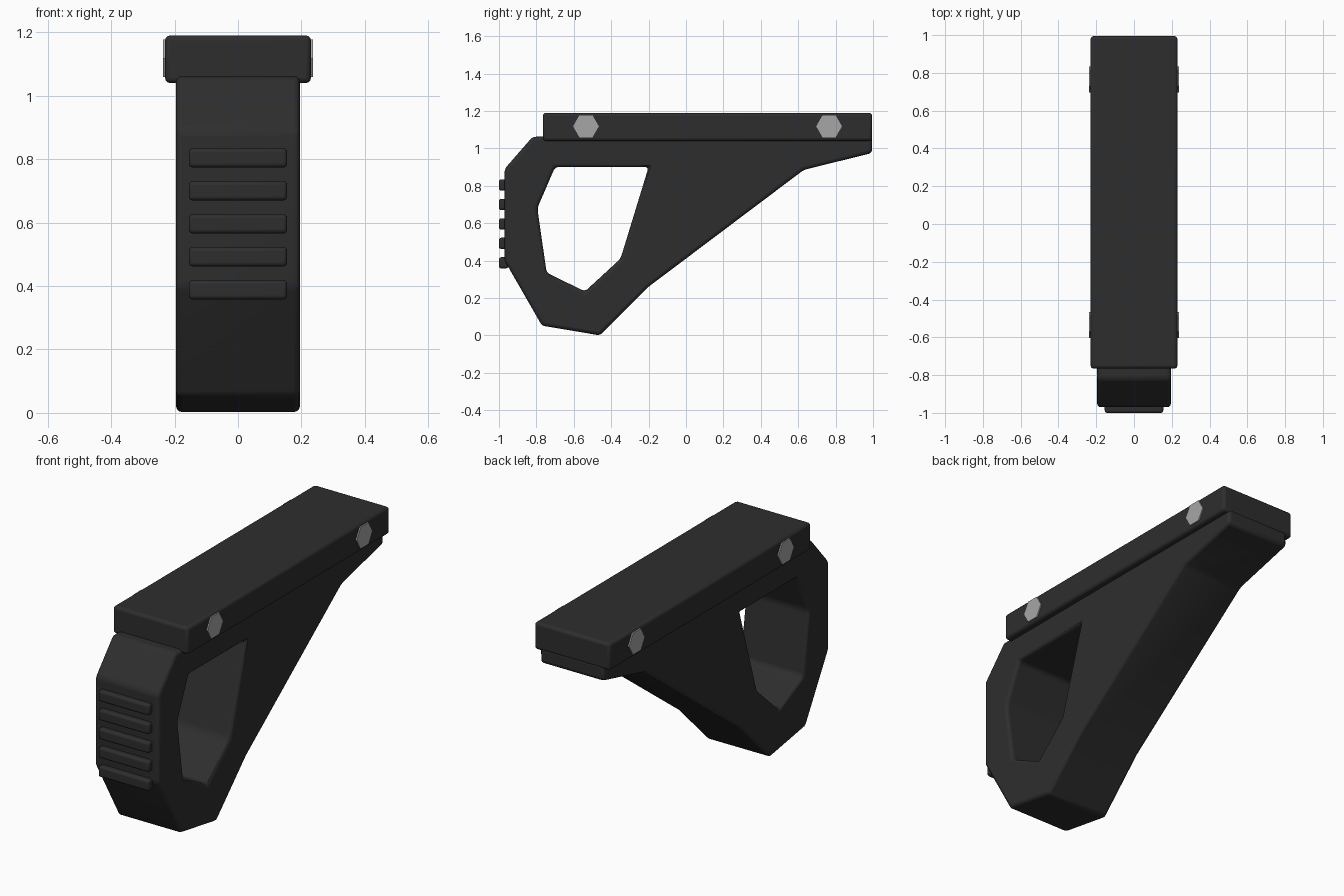
import bpy
import bmesh
import math
from mathutils import Matrix, Vector

cube = bpy.data.objects.get("Cube")
if cube:
    bpy.data.objects.remove(cube, do_unlink=True)


def material(name, value):
    mat = bpy.data.materials.new(name)
    mat.use_nodes = True
    colour = (value, value, value, 1)
    mat.diffuse_color = colour
    mat.node_tree.nodes["Principled BSDF"].inputs["Base Color"].default_value = colour
    return mat


black = material("matte black", 0.027)
steel = material("light steel", 0.38)


def add_object(name, bm, mat):
    bmesh.ops.recalc_face_normals(bm, faces=bm.faces)
    mesh = bpy.data.meshes.new(name)
    bm.to_mesh(mesh)
    bm.free()
    mesh.materials.append(mat)
    obj = bpy.data.objects.new(name, mesh)
    bpy.context.collection.objects.link(obj)
    return obj


def soften(obj, width, angle=15):
    bevel = obj.modifiers.new("rounded edges", "BEVEL")
    bevel.width = width
    bevel.segments = 3
    bevel.limit_method = "ANGLE"
    bevel.angle_limit = math.radians(angle)
    bpy.ops.object.select_all(action="DESELECT")
    obj.select_set(True)
    bpy.context.view_layer.objects.active = obj
    bpy.ops.object.shade_smooth_by_angle(angle=math.radians(30))


def plate(name, profile, half_width, mat):
    """Side profile of (y, z) points extruded across x."""
    bm = bmesh.new()
    face = bm.faces.new([bm.verts.new((-half_width, y, z)) for y, z in profile])
    new = bmesh.ops.extrude_face_region(bm, geom=[face])["geom"]
    verts = [v for v in new if isinstance(v, bmesh.types.BMVert)]
    bmesh.ops.translate(bm, verts=verts, vec=(2 * half_width, 0, 0))
    return add_object(name, bm, mat)


def block(name, centre, size, mat):
    bm = bmesh.new()
    bmesh.ops.create_cube(bm, size=1)
    bmesh.ops.scale(bm, verts=bm.verts, vec=size)
    bmesh.ops.translate(bm, verts=bm.verts, vec=centre)
    return add_object(name, bm, mat)


# Grip body with a finger opening
body = plate("grip_body", [
    (-0.97, 0.89), (-0.82, 1.062), (0.995, 1.062), (0.995, 0.975), (0.63, 0.885),
    (-0.2, 0.26), (-0.46, 0.0), (-0.77, 0.052), (-0.97, 0.4)], 0.195, black)
opening = plate("opening_cutter", [
    (-0.70, 0.9), (-0.20, 0.9), (-0.35, 0.41),
    (-0.54, 0.235), (-0.745, 0.335), (-0.795, 0.68)], 0.4, black)
opening.hide_render = True
opening.hide_viewport = True
cut = body.modifiers.new("finger opening", "BOOLEAN")
cut.operation = "DIFFERENCE"
cut.solver = "EXACT"
cut.object = opening
soften(body, 0.018)

# Top rail
rail = block("top_rail", (0, 0.115, 1.115), (0.46, 1.76, 0.15), black)
soften(rail, 0.016)

# Raised ridges on the front
for i in range(5):
    ridge = block(f"front_ridge_{i + 1}", (0, -0.975, 0.388 + 0.104 * i),
                  (0.31, 0.05, 0.06), black)
    soften(ridge, 0.012)

# Hexagonal bolts through the rail
for label, y in (("front", -0.535), ("rear", 0.765)):
    for side, sign in (("left", 1), ("right", -1)):
        bm = bmesh.new()
        bmesh.ops.create_cone(bm, cap_ends=True, segments=6, radius1=0.069,
                              radius2=0.069, depth=0.04)
        corner = max((v.co for v in bm.verts), key=lambda c: c.y)
        turn = Vector((0, 1)).angle_signed(Vector((corner.x, corner.y)))
        bmesh.ops.rotate(bm, verts=bm.verts, matrix=Matrix.Rotation(turn, 3, "Z"))
        bmesh.ops.rotate(bm, verts=bm.verts, matrix=Matrix.Rotation(math.pi / 2, 3, "Y"))
        bmesh.ops.translate(bm, verts=bm.verts, vec=(sign * 0.217, y, 1.118))
        add_object(f"{label}_{side}_bolt", bm, steel)
